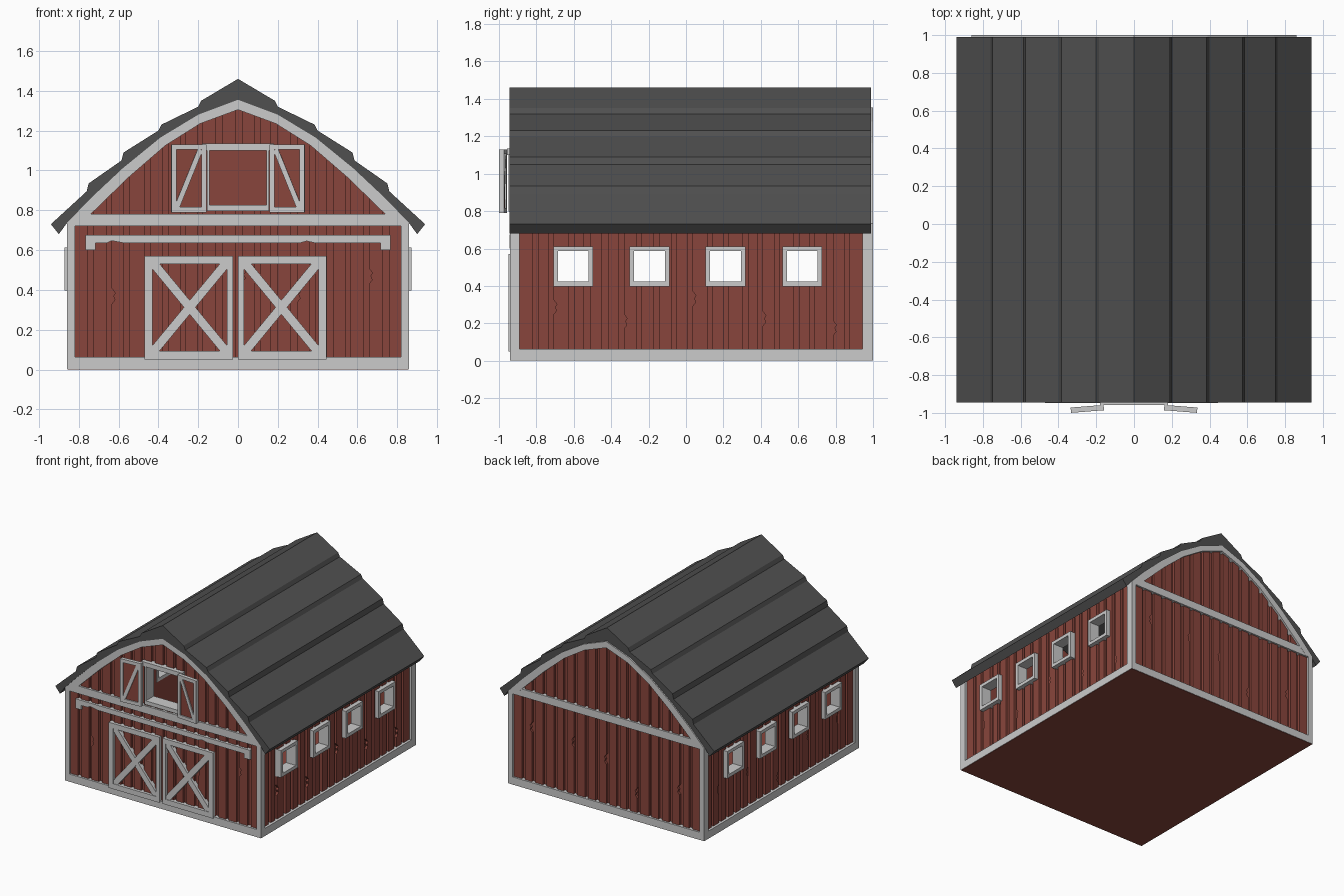
import bpy, bmesh, math, random
from mathutils import Vector, Matrix

if "Cube" in bpy.data.objects:
    bpy.data.objects.remove(bpy.data.objects["Cube"])

random.seed(4)


def material(name, rgb):
    m = bpy.data.materials.new(name)
    m.diffuse_color = (*rgb, 1)
    m.use_nodes = True
    m.node_tree.nodes["Principled BSDF"].inputs["Base Color"].default_value = m.diffuse_color
    return m


RED = material("barn_red", (0.25, 0.06, 0.045))
DARK = material("roof_grey", (0.08, 0.08, 0.08))
TRIM = material("trim_grey", (0.52, 0.52, 0.52))


def prisms(name, polys, axis, a, b, mat):
    """Extrude 2D polygons from a to b along an axis, all in one object."""
    place = {'x': lambda u, v, t: (t, u, v),
             'y': lambda u, v, t: (u, t, v),
             'z': lambda u, v, t: (u, v, t)}[axis]
    bm = bmesh.new()
    for pts in polys:
        lo = [bm.verts.new(place(u, v, a)) for u, v in pts]
        hi = [bm.verts.new(place(u, v, b)) for u, v in pts]
        bm.faces.new(lo)
        bm.faces.new(hi[::-1])
        for i in range(len(pts)):
            j = (i + 1) % len(pts)
            bm.faces.new((lo[i], lo[j], hi[j], hi[i]))
    bmesh.ops.recalc_face_normals(bm, faces=bm.faces)
    me = bpy.data.meshes.new(name)
    bm.to_mesh(me)
    bm.free()
    me.materials.append(mat)
    ob = bpy.data.objects.new(name, me)
    bpy.context.collection.objects.link(ob)
    return ob


def rect(u0, u1, v0, v1):
    return [(u0, v0), (u1, v0), (u1, v1), (u0, v1)]


def frame(u0, u1, v0, v1, w, h):
    """Four non-overlapping bars around a rectangle."""
    return [rect(u0, u0 + w, v0, v1), rect(u1 - w, u1, v0, v1),
            rect(u0 + w, u1 - w, v0, v0 + h), rect(u0 + w, u1 - w, v1 - h, v1)]


def bar(p, q, w):
    """Slanted bar between two points."""
    p, q = Vector(p), Vector(q)
    d = (q - p).normalized()
    n = Vector((-d.y, d.x)) * w / 2
    return [tuple(p + n), tuple(p - n), tuple(q - n), tuple(q + n)]


def boolean(ob, cutter, op):
    m = ob.modifiers.new("cut", 'BOOLEAN')
    m.object, m.operation, m.solver = cutter, op, 'EXACT'
    bpy.context.view_layer.objects.active = ob
    bpy.ops.object.modifier_apply(modifier=m.name)
    bpy.data.objects.remove(cutter)


def mirror_pts(half):
    """Right half profile listed from the peak outward -> full, left to right."""
    return [(-x, z) for x, z in half[:0:-1]] + half


def plank_profile(u0, u1, outer, groove, inner, pitch):
    """Plan outline of a boarded wall, with the groove positions."""
    pts, centres = [(u0, outer)], []
    n = round((u1 - u0) / pitch)
    for i in range(1, n):
        c = u0 + (u1 - u0) * i / n + random.uniform(-.008, .008)
        w = random.uniform(.012, .016)
        pts += [(c - w, outer), (c - w, groove), (c + w, groove), (c + w, outer)]
        centres.append(c + w)
    return pts + [(u1, outer), (u1, inner), (u0, inner)], centres


def chips(centres, count, z0, z1):
    """Small splinter shapes eaten out of board edges."""
    out = []
    for i in range(count):
        c = centres[int((i + .5) * len(centres) / count)] - .004
        z = random.uniform(z0, z1)
        out.append([(c, z - .04), (c + .02, z - .015), (c + .012, z + .005),
                    (c + .022, z + .02), (c, z + .05)])
    return out


# Gable shape
OUT = [(0, 1.355), (.2, 1.28), (.39, 1.165), (.58, 1.01), (.74, .86), (.86, .735)]
INN = [(0, 1.305), (.19, 1.235), (.365, 1.125), (.55, .965), (.735, .785), (.80, .72)]

# Roof with lapped panels
TOP = [(0, 1.46), (.185, 1.35), (.2, 1.32), (.385, 1.23), (.4, 1.2), (.575, 1.09),
       (.585, 1.05), (.75, .935), (.76, .895), (.94, .73), (.9, .68)]
prisms("roof", [mirror_pts(TOP) + mirror_pts(OUT)[::-1]], 'y', -.945, .99, DARK)

# Floor
prisms("floor", [rect(-.857, .857, -.937, .997)], 'z', 0, .04, RED)

# Front and back boarded walls, clipped to the gable
gable = [(-.84, .03)] + mirror_pts([(x * .975, z - .01) for x, z in OUT]) + [(.84, .03)]
for name, o, g, i in (("front_wall", -.925, -.905, -.87), ("back_wall", .985, .965, .93)):
    prof, centres = plank_profile(-.83, .83, o, g, i, .09)
    wall = prisms(name, [prof], 'z', 0, 1.5, RED)
    boolean(wall, prisms("cutter", [gable], 'y', o - .1, o + .1, RED), 'INTERSECT')
    s = math.copysign(1, o)
    if s < 0:
        boolean(wall, prisms("cutter", [rect(-.15, .15, .81, 1.12)], 'y', -1.1, -.7, RED),
                'DIFFERENCE')
    boolean(wall, prisms("cutter", chips(centres, 5, .2, .5), 'y', o + .03 * s, g + .002 * s, RED),
            'DIFFERENCE')

# Side walls with four window openings each
WINDOWS = [-.603, -.195, .211, .622]
for s, side in ((1, "right"), (-1, "left")):
    prof, centres = plank_profile(-.9, .96, .84, .82, .79, .095)
    wall = prisms(side + "_wall", [[(s * d, u) for u, d in prof]], 'z', .03, .75, RED)
    holes = [rect(y - .09, y + .09, .41, .6) for y in WINDOWS]
    boolean(wall, prisms("cutter", holes, 'x', s * .7, s * .95, RED), 'DIFFERENCE')
    boolean(wall, prisms("cutter", chips(centres, 5, .12, .33), 'x', s * .9, s * .822, RED),
            'DIFFERENCE')
    # Window frames
    bars = [r for y in WINDOWS for r in frame(y - .106, y + .106, .397, .612, .024, .026)]
    prisms(side + "_window_frames", bars, 'x', s * .785, s * .872, TRIM)
    # Side base board
    prisms(side + "_base_board", [rect(-.89, .95, .002, .062)], 'x', s * .82, s * .86, TRIM)

# Corner posts
for s in (1, -1):
    for y0, y1, end in ((-.94, -.89, "front"), (.945, 1, "back")):
        prisms(end + "_corner_post", [rect(min(s * .82, s * .86), max(s * .82, s * .86), y0, y1)],
               'z', .002, .735, TRIM)

# End trim: base board, cross beam and gable arch
for end, y0, y1 in (("front", -.94, -.90), ("back", 1, .96)):
    prisms(end + "_base_board", [rect(-.82, .82, .002, .062)], 'y', y0, y1, TRIM)
    prisms(end + "_cross_beam", [[(-.85, .72), (.85, .72), (.80, .78), (-.80, .78)]],
           'y', y0 * .999, y1, TRIM)
    prisms(end + "_gable_trim", [mirror_pts(OUT) + mirror_pts(INN)[::-1]], 'y', y0, y1, TRIM)

# Sliding barn doors: frame and cross braces
for name, x0, x1, wl, wr in (("left_door", -.47, -.025, .04, .03), ("right_door", 0, .445, .03, .04)):
    rails = [rect(x0, x0 + wl, .05, .57), rect(x1 - wr, x1, .05, .57),
             rect(x0 + wl, x1 - wr, .05, .092), rect(x0 + wl, x1 - wr, .53, .57)]
    prisms(name + "_frame", rails, 'y', -.948, -.91, TRIM)
    a, b = x0 + wl, x1 - wr
    prisms(name + "_brace_up", [bar((a, .085), (b, .54), .045)], 'y', -.945, -.91, TRIM)
    prisms(name + "_brace_down", [bar((a, .54), (b, .085), .045)], 'y', -.944, -.91, TRIM)

# Door track with chipped lower edge
track = [(-.765, .6), (-.715, .6), (-.715, .635), (-.66, .635), (-.635, .647), (-.57, .635),
         (.31, .635), (.345, .645), (.39, .635), (.715, .635), (.715, .6), (.765, .6),
         (.765, .675), (-.765, .675)]
prisms("door_track", [track], 'y', -.943, -.91, TRIM)

# Loft hatch frame
hatch = frame(-.155, .155, .797, 1.135, .012, .03)
prisms("hatch_frame", hatch, 'y', -.95, -.85, TRIM)
prisms("hatch_lintel", [rect(-.18, .18, 1.1, 1.135)], 'y', -.957, -.92, TRIM)

# Open hatch shutters, slightly swung outward
for s, side in ((1, "right"), (-1, "left")):
    lo, hi = sorted((0, s * .175))
    parts = [prisms(side + "_shutter_frame", frame(lo, hi, .79, 1.13, .024, .026),
                    'y', -.014, .014, TRIM),
             prisms(side + "_shutter_brace", [bar((s * .03, 1.105), (s * .148, .815), .026)],
                    'y', -.012, .012, TRIM),
             prisms(side + "_shutter_panel", [rect(lo + .02, hi - .02, .81, 1.11)],
                    'y', -.004, .006, RED)]
    for p in parts:
        p.data.transform(Matrix.Translation((s * .16, -.972, 0))
                         @ Matrix.Rotation(-s * math.radians(4.5), 4, 'Z'))
